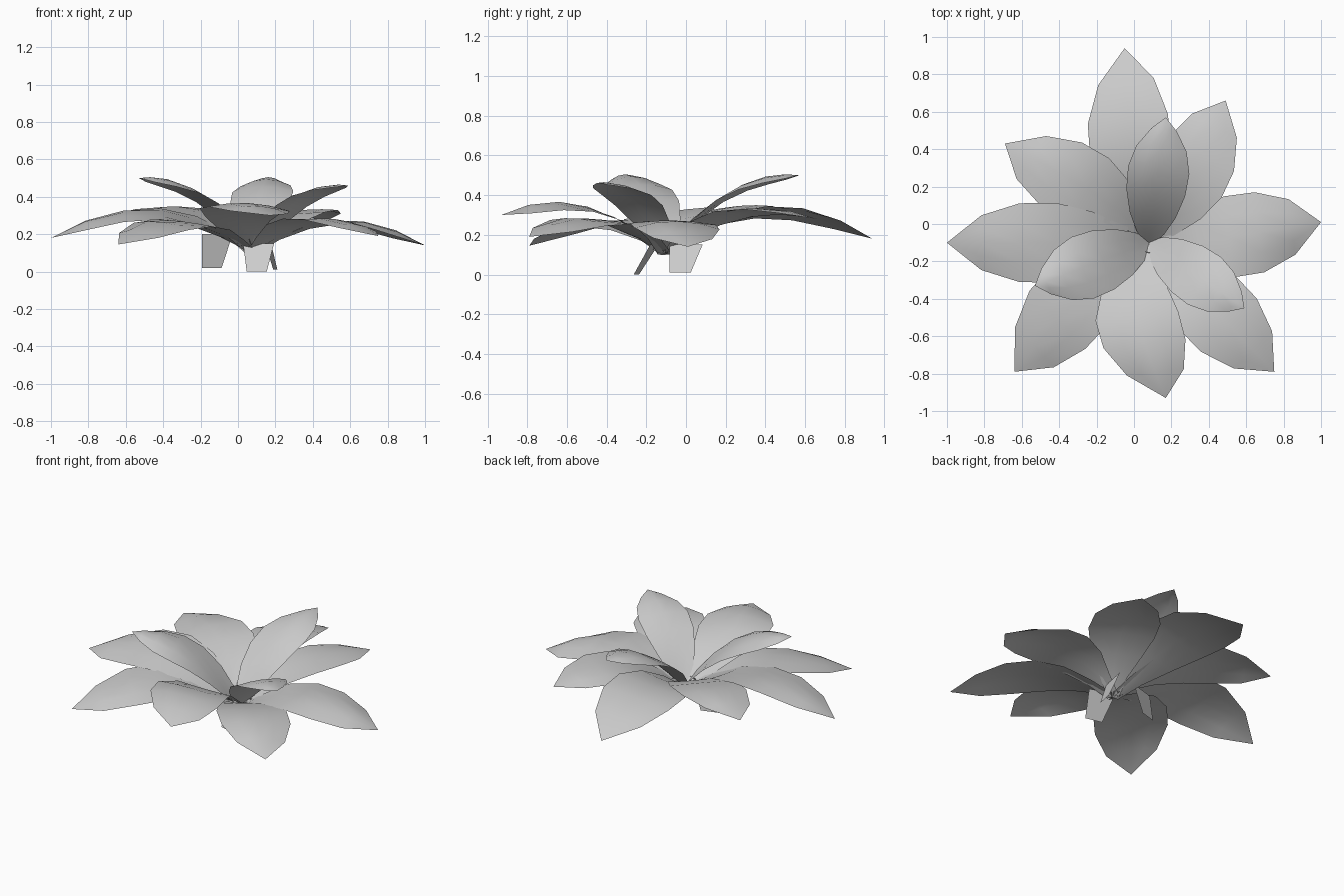
import bpy
import bmesh
import math
from mathutils import Vector

cube = bpy.data.objects.get("Cube")
if cube:
    bpy.data.objects.remove(cube)

mat = bpy.data.materials.new("leaf grey")
mat.use_nodes = True
GREY = (0.6, 0.6, 0.6, 1)
mat.diffuse_color = GREY
mat.node_tree.nodes["Principled BSDF"].inputs["Base Color"].default_value = GREY

HEART = Vector((0.08, -0.10, 0.10))
COLUMNS = (-1, -0.5, 0, 0.5, 1)


def sheet(name, rows):
    """Smooth open surface from rows of points."""
    bm = bmesh.new()
    grid = [[bm.verts.new(p) for p in row] for row in rows]
    for a, b in zip(grid, grid[1:]):
        for i in range(len(a) - 1):
            bm.faces.new((a[i], a[i + 1], b[i + 1], b[i]))
    bmesh.ops.remove_doubles(bm, verts=bm.verts, dist=0.0005)
    bm.normal_update()
    mesh = bpy.data.meshes.new(name)
    bm.to_mesh(mesh)
    bm.free()
    mesh.materials.append(mat)
    for p in mesh.polygons:
        p.use_smooth = True
    bpy.context.collection.objects.link(bpy.data.objects.new(name, mesh))


def leaf(name, tip, mid_z, half, roll, shift, droop, outline):
    """Arching leaf; shift bows it sideways, droop lowers its outer edges."""
    tip = Vector(tip)
    along = (tip - HEART).to_2d().normalized()
    side = Vector((along.y, -along.x, 0))
    bend = 2 * mid_z - (HEART.z + tip.z) / 2
    rows = []
    for t, w in outline:
        p = HEART.lerp(tip, t) + side * shift * math.sin(math.pi * t ** 0.7)
        p.z = (1 - t) ** 2 * HEART.z + 2 * t * (1 - t) * bend + t * t * tip.z
        hw = half * w
        row = []
        for u in COLUMNS:
            # Cupped near the heart, arched towards the tip
            curl = 0.15 * (1 - t) - droop * t
            lift = hw * (u * math.tan(math.radians(roll)) + curl * u * u)
            row.append(p + side * (hw * u) + Vector((0, 0, lift)))
        rows.append(row)
    sheet(name, rows)


# Lower whorl of broad leaves: tip, middle height, half width, roll, shift, droop
BROAD = ((0, 0.2), (0.12, 0.42), (0.28, 0.77), (0.46, 0.99),
         (0.64, 0.98), (0.83, 0.68), (1, 0))
lower = {
    "back": ((-0.05, 0.94, 0.18), 0.315, 0.22, 8, -0.04, 0.15),
    "back_left": ((0.49, 0.66, 0.28), 0.315, 0.20, 4, 0.03, 0.2),
    "left": ((1.0, 0.01, 0.14), 0.275, 0.22, 1, 0.02, 0.35),
    "front_left": ((0.75, -0.79, 0.19), 0.28, 0.21, 4, 0, 0.25),
    "front": ((0.17, -0.93, 0.30), 0.35, 0.225, 3, 0.11, 0.3),
    "front_right": ((-0.64, -0.79, 0.145), 0.27, 0.22, 5, 0.055, 0.25),
    "right": ((-1.0, -0.10, 0.18), 0.32, 0.215, 8, 0, 0.25),
    "back_right": ((-0.69, 0.43, 0.29), 0.33, 0.205, 4, 0.05, 0.2),
}
for where, spec in lower.items():
    leaf("lower_leaf_" + where, *spec, BROAD)

# Upper whorl of smaller, raised leaves
NARROW = ((0, 0.15), (0.08, 0.45), (0.22, 0.75), (0.4, 0.96),
          (0.58, 1), (0.75, 0.82), (0.9, 0.42), (1, 0))
upper = {
    "back": ((0.17, 0.57, 0.50), 0.425, 0.165, 1, 0, 0.4),
    "front_right": ((-0.53, -0.33, 0.50), 0.425, 0.175, 1, 0, 0.4),
    "front_left": ((0.59, -0.45, 0.46), 0.395, 0.155, 1, 0, 0.3),
}
for where, spec in upper.items():
    leaf("upper_leaf_" + where, *spec, NARROW)

# Splayed stalks: foot, top, and the horizontal direction of the width
stalks = {
    "front": ((0.10, -0.25, 0.0), (0.11, -0.16, 0.15), (1, -0.25, 0)),
    "left": ((0.20, -0.03, 0.01), (0.16, 0.0, 0.15), (0.2, 1, 0)),
    "right": ((-0.14, -0.04, 0.02), (-0.11, -0.06, 0.2), (1, 0.3, 0)),
}
for where, (foot, top, across) in stalks.items():
    foot, top = Vector(foot), Vector(top)
    across = Vector(across).normalized()
    rows = []
    for t in (0, 0.5, 1):
        centre = foot.lerp(top, t)
        rows.append([centre + across * u * (0.055 + 0.03 * t) for u in COLUMNS])
    sheet("stalk_" + where, rows)
